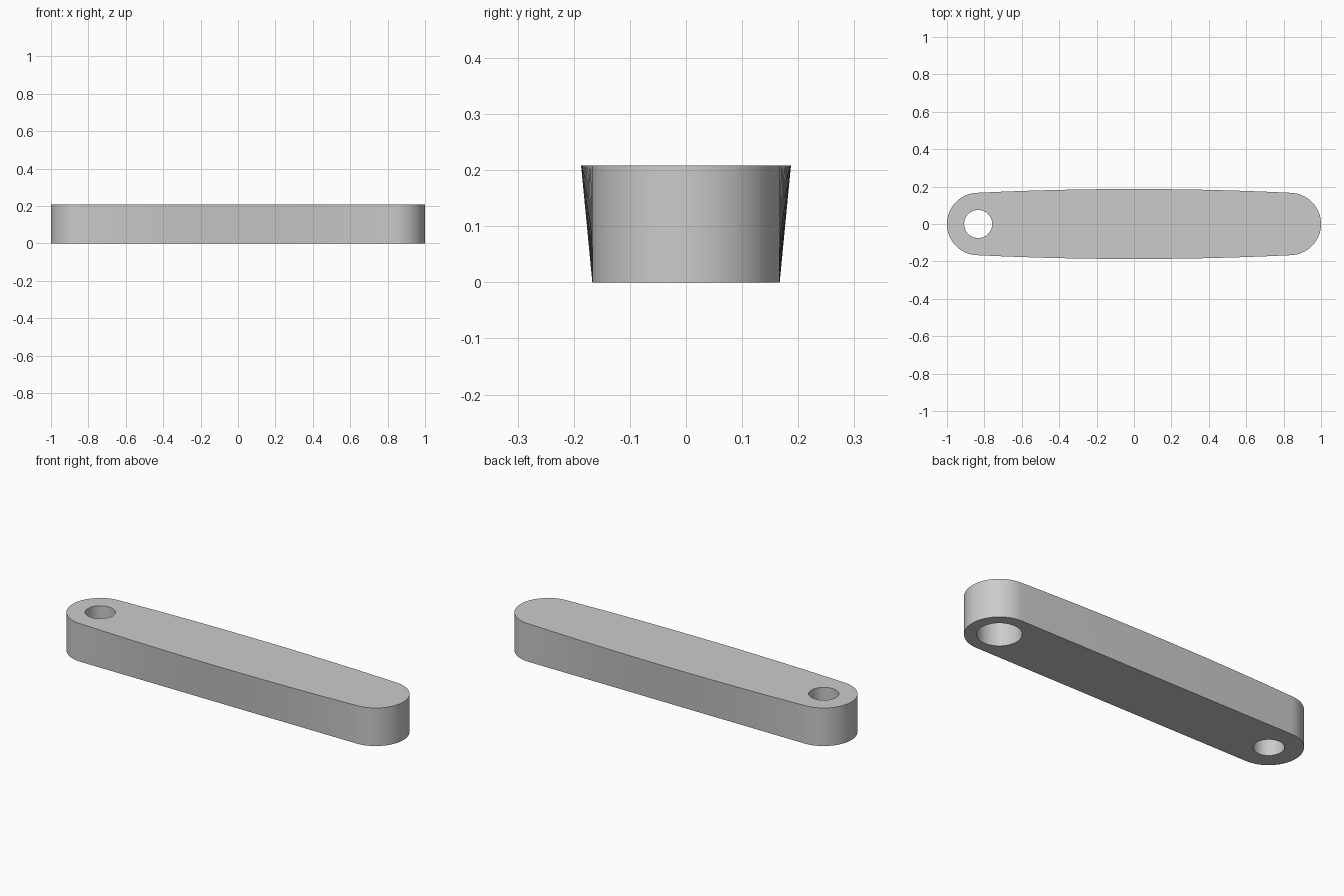
import bpy, bmesh
from math import sin, cos, pi, radians

if "Cube" in bpy.data.objects:
    bpy.data.objects.remove(bpy.data.objects["Cube"])

HEIGHT, RADIUS, BULGE = 0.208, 0.167, 0.02
PIVOT = 1 - RADIUS
END_STEPS, SIDE_STEPS = 32, 24

grey = bpy.data.materials.new("plain_grey")
grey.use_nodes = True
colour = (0.6, 0.6, 0.6, 1)
grey.diffuse_color = colour
grey.node_tree.nodes["Principled BSDF"].inputs["Base Color"].default_value = colour


def outline(bulge):
    """Rounded bar outline whose long sides bow out by the given amount."""
    half = []
    for i in range(END_STEPS + 1):
        a = -pi / 2 + pi * i / END_STEPS
        half.append((PIVOT + RADIUS * cos(a), RADIUS * sin(a)))
    for i in range(1, SIDE_STEPS):
        t = 1 - 2 * i / SIDE_STEPS
        half.append((PIVOT * t, RADIUS + bulge * (1 - t * t)))
    return half + [(-x, -y) for x, y in half]


def cutter(name, x, radius, bottom, top):
    bpy.ops.mesh.primitive_cylinder_add(vertices=64, radius=radius, depth=top - bottom,
                                        location=(x, 0, (top + bottom) / 2))
    obj = bpy.context.object
    obj.name = name
    obj.data.materials.append(grey)
    obj.hide_render = True
    return obj


# Bar: straight-sided base lofted to a bowed top
bm = bmesh.new()
base = [bm.verts.new((x, y, 0)) for x, y in outline(0)]
top = [bm.verts.new((x, y, HEIGHT)) for x, y in outline(BULGE)]
bm.faces.new(base[::-1])
bm.faces.new(top)
for i in range(len(base)):
    j = (i + 1) % len(base)
    bm.faces.new((base[i], base[j], top[j], top[i]))
mesh = bpy.data.meshes.new("arm_bar")
bm.to_mesh(mesh)
bm.free()
mesh.materials.append(grey)
bar = bpy.data.objects.new("arm_bar", mesh)
bpy.context.collection.objects.link(bar)

# Through hole at one end, blind socket under the other
cutters = [cutter("through_hole_cutter", -PIVOT, 0.075, -0.1, HEIGHT + 0.1),
           cutter("socket_cutter", PIVOT, 0.108, -0.1, 0.167)]
bpy.ops.object.select_all(action="DESELECT")
bar.select_set(True)
bpy.context.view_layer.objects.active = bar
for c in cutters:
    mod = bar.modifiers.new(c.name, "BOOLEAN")
    mod.operation, mod.solver, mod.object = "DIFFERENCE", "EXACT", c
    bpy.ops.object.modifier_apply(modifier=mod.name)
for c in cutters:
    bpy.data.objects.remove(c)

bpy.ops.object.shade_smooth_by_angle(angle=radians(30))
